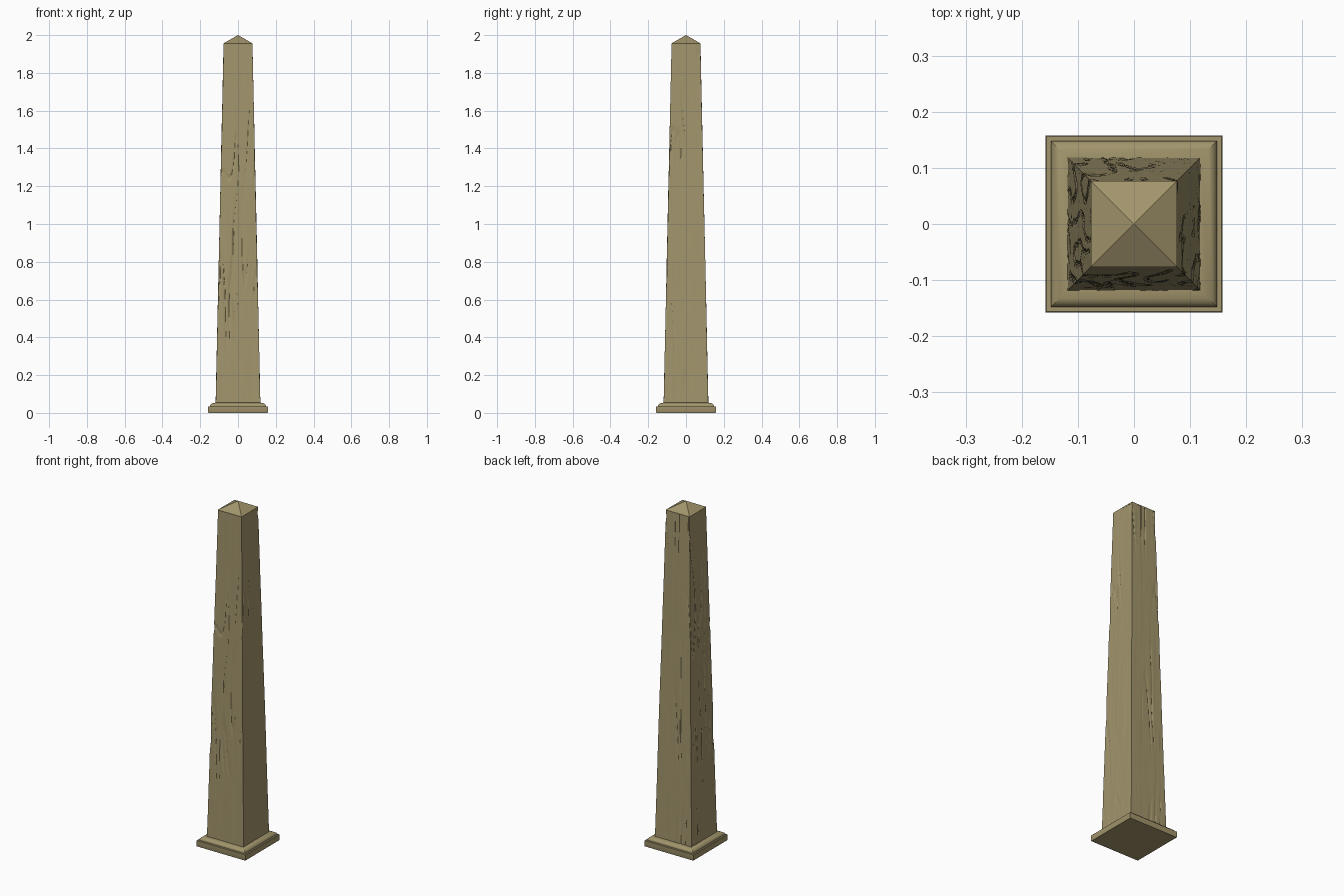
import bpy, bmesh, math
from mathutils import Vector, noise

if "Cube" in bpy.data.objects:
    bpy.data.objects.remove(bpy.data.objects["Cube"])

wood = bpy.data.materials.new("weathered tan wood")
wood.diffuse_color = (0.36, 0.30, 0.15, 1)
wood.use_nodes = True
wood.node_tree.nodes["Principled BSDF"].inputs["Base Color"].default_value = wood.diffuse_color

CORNERS = [(-1, -1), (1, -1), (1, 1), (-1, 1)]


def square_stack(name, profile, n=1, carve=None, smooth=30):
    """Stack square rings given as (half width, z), n segments per side."""
    bm = bmesh.new()
    rings = []
    for half, z in profile:
        ring = []
        for k in range(4):
            a, b = Vector(CORNERS[k]), Vector(CORNERS[(k + 1) % 4])
            for i in range(n):
                p = a.lerp(b, i / n) * half
                if carve:
                    p *= 1 - carve(p.x, p.y, z) / half
                ring.append(bm.verts.new((p.x, p.y, z)))
        rings.append(ring)
    m = 4 * n
    for lo, hi in zip(rings, rings[1:]):
        for i in range(m):
            j = (i + 1) % m
            bm.faces.new((lo[i], lo[j], hi[j], hi[i]))
    bm.faces.new(rings[0][::-1])
    bm.faces.new(rings[-1])
    mesh = bpy.data.meshes.new(name)
    bm.to_mesh(mesh)
    bm.free()
    mesh.materials.append(wood)
    obj = bpy.data.objects.new(name, mesh)
    bpy.context.collection.objects.link(obj)
    bpy.ops.object.select_all(action='DESELECT')
    obj.select_set(True)
    bpy.context.view_layer.objects.active = obj
    bpy.ops.object.shade_smooth_by_angle(angle=math.radians(smooth))
    return obj


def grain(x, y, z):
    """Inward depth of long wavering grain and a few cracks."""
    sway = 0.02 * noise.noise(Vector((x * 4, y * 4, z * 2.2)))
    n1 = noise.noise(Vector(((x + sway) * 22, (y - sway) * 22, z * 1.5)))
    n2 = noise.noise(Vector(((x + sway) * 60 + 9, (y + sway) * 60, z * 3)))
    crack = max(0.0, 1 - abs(n1) / 0.09)
    where = max(0.0, noise.noise(Vector((x * 6, y * 6, z * 2 + 7))) + 0.2)
    return 0.0008 + 0.0008 * n1 + 0.0005 * n2 + 0.004 * crack * min(1, where * 2)


# Plinth with slightly eased edges
square_stack("plinth", [(0.157, 0), (0.158, 0.002), (0.158, 0.033), (0.156, 0.035)])

# Rounded moulding between plinth and shaft
square_stack("base_moulding", [(0.148, 0.034), (0.148, 0.039), (0.146, 0.044),
                               (0.141, 0.048), (0.133, 0.052), (0.120, 0.054), (0.110, 0.054)])

# Tapered shaft with carved grain
ROWS = 220
shaft = [(0.119 - 0.042 * t, 0.050 + 1.904 * t) for t in (i / ROWS for i in range(ROWS + 1))]
square_stack("shaft", shaft, n=44, carve=grain, smooth=40)

# Pyramid cap
square_stack("cap", [(0.0765, 1.950), (0.0770, 1.956), (0.0005, 2.0)], smooth=15)
